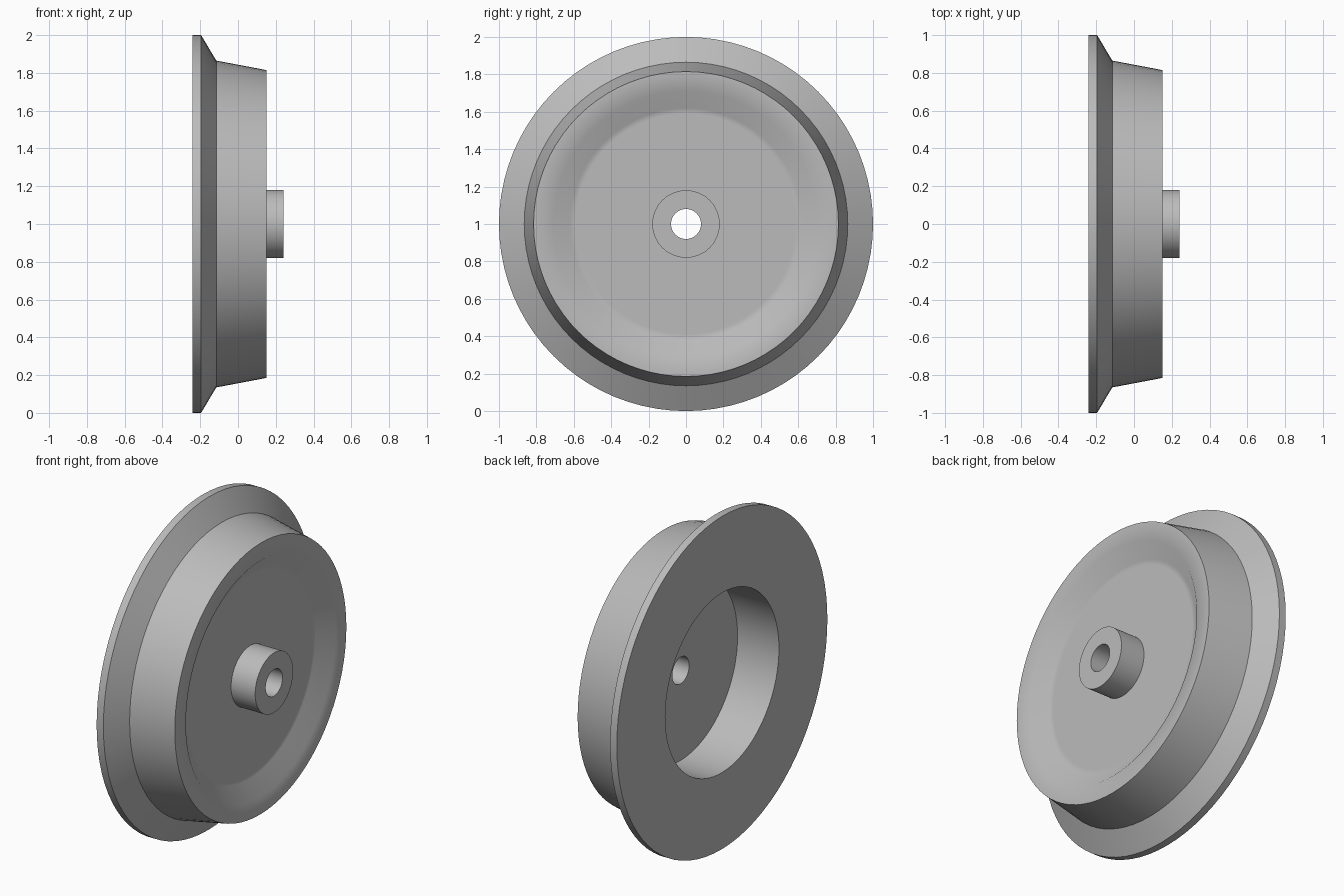
import bpy, bmesh, math
from mathutils import Matrix, Vector

cube = bpy.data.objects.get("Cube")
if cube:
    bpy.data.objects.remove(cube, do_unlink=True)

SEGMENTS = 80

steel = bpy.data.materials.new("plain grey metal")
steel.use_nodes = True
GREY = (0.5, 0.5, 0.5, 1)
steel.diffuse_color = GREY
steel.node_tree.nodes["Principled BSDF"].inputs["Base Color"].default_value = GREY


def lathe(name, profile):
    """Spin a closed (x, radius) profile around the axle, which runs along x at z = 1."""
    bm = bmesh.new()
    rings = []
    for i in range(SEGMENTS):
        turn = Matrix.Rotation(math.tau * i / SEGMENTS, 3, 'X')
        rings.append([bm.verts.new(turn @ Vector((x, 0, r)) + Vector((0, 0, 1)))
                      for x, r in profile])
    n = len(profile)
    for i in range(SEGMENTS):
        a, b = rings[i], rings[(i + 1) % SEGMENTS]
        for j in range(n):
            k = (j + 1) % n
            bm.faces.new((a[j], a[k], b[k], b[j]))
    bmesh.ops.recalc_face_normals(bm, faces=bm.faces)
    mesh = bpy.data.meshes.new(name)
    bm.to_mesh(mesh)
    bm.free()
    mesh.materials.append(steel)
    obj = bpy.data.objects.new(name, mesh)
    bpy.context.collection.objects.link(obj)
    bpy.ops.object.select_all(action='DESELECT')
    obj.select_set(True)
    bpy.context.view_layer.objects.active = obj
    bpy.ops.object.shade_smooth_by_angle(angle=math.radians(42))
    return obj


# One turned solid: flange, tapered tread, dished web, hub, bore and rear recess
lathe("flanged_wheel", [
    (-0.24, 0.54), (-0.24, 1.0),      # back face
    (-0.195, 1.0), (-0.115, 0.865),   # flange rim and its bevel
    (0.15, 0.815), (0.15, 0.71),      # tread and front rim
    (0.08, 0.62), (0.08, 0.59),       # dish slope and floor
    (0.08, 0.18), (0.24, 0.18),       # hub side
    (0.24, 0.08), (0.035, 0.08),      # hub end and axle bore
    (0.035, 0.54),                    # recess floor
])
